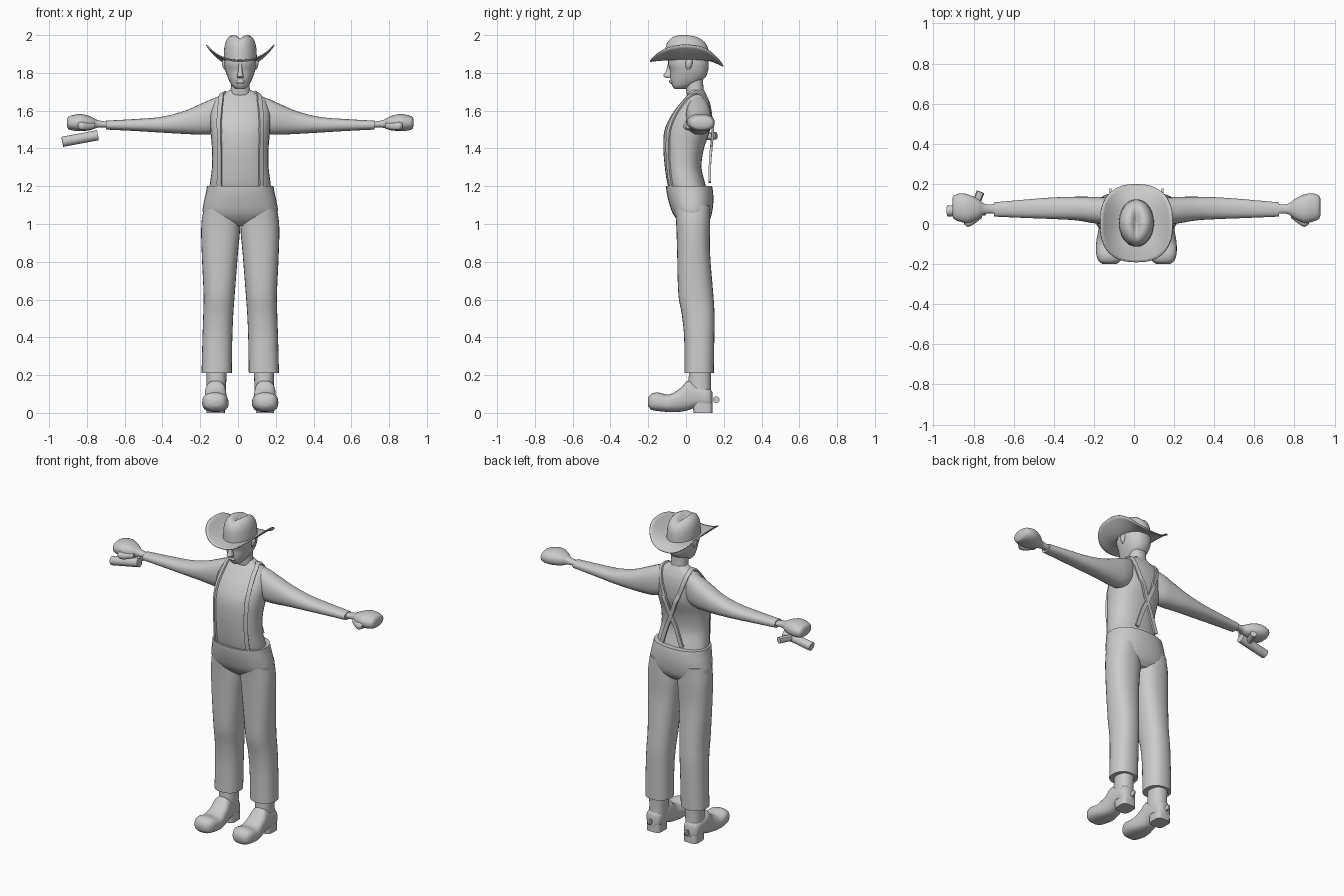
import bpy, bmesh, math
from mathutils import Vector
from mathutils.bvhtree import BVHTree

CX = 0.012  # body centre line
grey = bpy.data.materials.new("plain grey")
grey.diffuse_color = (0.6, 0.6, 0.6, 1)


def finish(name, bm, angle=45):
    bmesh.ops.recalc_face_normals(bm, faces=bm.faces)
    me = bpy.data.meshes.new(name)
    bm.to_mesh(me)
    bm.free()
    me.materials.append(grey)
    ob = bpy.data.objects.new(name, me)
    bpy.context.collection.objects.link(ob)
    bpy.ops.object.select_all(action='DESELECT')
    ob.select_set(True)
    bpy.context.view_layer.objects.active = ob
    bpy.ops.object.shade_smooth_by_angle(angle=math.radians(angle))
    return ob


def smooth_rows(rows, sub):
    """Cubic interpolation between cross-section rows."""
    def slope(i, k):
        a, b = rows[max(i - 1, 0)], rows[min(i + 1, len(rows) - 1)]
        return (b[k] - a[k]) / (b[0] - a[0])
    out = []
    for i in range(len(rows) - 1):
        p, q = rows[i], rows[i + 1]
        h = q[0] - p[0]
        for j in range(sub):
            u = j / sub
            out.append([p[0] + h * u] + [
                (2*u**3 - 3*u*u + 1) * p[k] + (u**3 - 2*u*u + u) * h * slope(i, k)
                + (3*u*u - 2*u**3) * q[k] + (u**3 - u*u) * h * slope(i + 1, k)
                for k in range(1, 5)])
    return out + [list(rows[-1])]


def loft(name, axis, rows, side=1, power=2.3, n=28, sub=4):
    """Rows are (position on axis, low/high of 1st cross axis, low/high of 2nd)."""
    bm = bmesh.new()
    rings = []
    for t, a0, a1, b0, b1 in smooth_rows(rows, sub):
        ring = []
        for i in range(n):
            w = 2 * math.pi * i / n
            c, s = math.cos(w), math.sin(w)
            a = (a0 + a1) / 2 + (a1 - a0) / 2 * math.copysign(abs(c) ** (2 / power), c)
            b = (b0 + b1) / 2 + (b1 - b0) / 2 * math.copysign(abs(s) ** (2 / power), s)
            x, y, z = {'x': (t, a, b), 'y': (a, t, b), 'z': (a, b, t)}[axis]
            ring.append(bm.verts.new((CX + side * x, y, z)))
        rings.append(ring)
    for r, q in zip(rings, rings[1:]):
        for i in range(n):
            bm.faces.new((r[i], r[(i + 1) % n], q[(i + 1) % n], q[i]))
    bm.faces.new(rings[0])
    bm.faces.new(rings[-1])
    return finish(name, bm)


def rod(name, p, q, r, n=16):
    p, q = Vector(p), Vector(q)
    bm = bmesh.new()
    bmesh.ops.create_cone(bm, cap_ends=True, segments=n, radius1=r, radius2=r, depth=(q - p).length)
    m = (q - p).to_track_quat('Z', 'Y').to_matrix().to_4x4()
    m.translation = (p + q) / 2
    bm.transform(m)
    return finish(name, bm)


# Torso, neck and head
torso = loft("torso", 'z', [
    (1.17, -.165, .165, -.085, .115), (1.22, -.16, .16, -.10, .10), (1.3, -.15, .15, -.112, .082),
    (1.4, -.15, .15, -.12, .095), (1.5, -.158, .158, -.113, .128), (1.58, -.16, .16, -.075, .133),
    (1.64, -.145, .145, -.03, .125), (1.675, -.12, .12, .0, .112), (1.69, -.09, .09, .012, .105),
    (1.71, -.055, .055, .015, .095)])
loft("neck", 'z', [(1.66, -.06, .06, .01, .1), (1.72, -.05, .05, .0, .092), (1.82, -.05, .05, .0, .09)])
loft("head", 'z', [
    (1.715, -.025, .025, -.06, .0), (1.73, -.042, .042, -.072, .03), (1.755, -.057, .057, -.08, .08),
    (1.78, -.068, .068, -.083, .105), (1.81, -.078, .078, -.084, .116), (1.85, -.085, .085, -.095, .12),
    (1.91, -.08, .08, -.09, .11)])
loft("nose", 'z', [(1.772, -.015, .015, -.1, -.07), (1.782, -.018, .018, -.12, -.07),
                   (1.81, -.011, .011, -.106, -.07), (1.85, -.009, .009, -.095, -.07)], n=12)
loft("lips", 'z', [(1.742, -.016, .016, -.082, -.06), (1.752, -.024, .024, -.089, -.06),
                   (1.762, -.018, .018, -.087, -.06)], n=12)

# Pelvis of the trousers
loft("trouser_seat", 'z', [
    (.99, -.1, .1, -.01, .1), (1.02, -.17, .17, -.045, .125), (1.06, -.198, .198, -.072, .138),
    (1.12, -.192, .192, -.092, .145), (1.17, -.181, .181, -.103, .143), (1.2, -.176, .176, -.106, .138)])

for s, tag in ((-1, "left"), (1, "right")):
    # Trouser leg
    loft("trouser_leg_" + tag, 'z', [
        (.21, .045, .205, -.008, .147), (.4, .042, .2, -.01, .15), (.52, .037, .196, -.022, .151),
        (.62, .03, .194, -.04, .145), (.85, .012, .204, -.047, .127), (1.0, .001, .206, -.052, .128),
        (1.1, .02, .19, -.06, .128)], s)
    # Boot: shaft, foot, heel, spur
    loft("boot_shaft_" + tag, 'z', [(.05, .08, .18, .02, .138), (.14, .075, .178, .012, .132),
                                    (.26, .072, .178, .02, .135)], s)
    loft("boot_foot_" + tag, 'y', [
        (.14, .105, .155, .035, .11), (.125, .085, .178, .025, .13), (.06, .077, .185, .03, .15),
        (.01, .075, .187, .014, .17), (-.03, .07, .19, .006, .13), (-.09, .062, .2, .005, .098),
        (-.15, .066, .2, .01, .108), (-.185, .08, .188, .018, .1), (-.2, .1, .168, .035, .08)], s, 2.6)
    loft("boot_heel_" + tag, 'z', [(0, .082, .178, .04, .14), (.05, .082, .178, .035, .14)], s, 4, sub=1)
    rod("spur_" + tag, (CX + s * .124, .16, .07), (CX + s * .134, .16, .07), .018, 10)
    # Sleeve
    loft("sleeve_" + tag, 'x', [
        (.05, .02, .1, 1.52, 1.675), (.1, .008, .12, 1.49, 1.677), (.15, .0, .132, 1.475, 1.662),
        (.2, .002, .135, 1.473, 1.64), (.3, .018, .136, 1.477, 1.597), (.42, .025, .132, 1.484, 1.567),
        (.55, .03, .122, 1.492, 1.556), (.71, .037, .108, 1.5, 1.547)], s)
    # Hand and thumb
    loft("hand_" + tag, 'x', [
        (.69, .05, .1, 1.51, 1.54), (.755, .05, .1, 1.51, 1.55), (.79, .025, .125, 1.498, 1.568),
        (.84, .005, .148, 1.492, 1.582), (.88, .012, .152, 1.494, 1.578), (.91, .025, .142, 1.502, 1.568),
        (.917, .04, .13, 1.515, 1.555)], s)
    loft("thumb_" + tag, 'x', [(.77, .03, .06, 1.505, 1.535), (.81, .0, .04, 1.497, 1.535),
                               (.84, -.014, .03, 1.497, 1.54), (.86, .0, .025, 1.505, 1.535)], s, n=12)
    # Ear
    loft("ear_" + tag, 'z', [(1.818, .07, .085, .005, .02), (1.835, .07, .094, -.002, .03),
                             (1.862, .07, .096, -.002, .034), (1.872, .07, .088, .005, .028)], s, n=12)

# Hat brim: curled up at the sides, drooping front and back
bm = bmesh.new()
N, rings = 56, []
for k in range(8):
    t = k / 7
    ring = []
    for i in range(N):
        w = 2 * math.pi * i / N
        c, s = math.cos(w), math.sin(w)
        ox = .178 * math.copysign(abs(c) ** .8, c)
        oy = .195 * math.copysign(abs(s) ** .8, s)
        x, y = .07 * c * (1 - t) + ox * t, .1 * s * (1 - t) + oy * t
        droop = .035 if s > 0 else .008
        z = 1.872 + t ** 1.5 * (.078 * abs(c) ** 1.8 - droop * s * s)
        ring.append(bm.verts.new((CX + x, y + .004, z)))
    rings.append(ring)
for r, q in zip(rings, rings[1:]):
    for i in range(N):
        bm.faces.new((r[i], r[(i + 1) % N], q[(i + 1) % N], q[i]))
brim = finish("hat_brim", bm)
mod = brim.modifiers.new("thickness", 'SOLIDIFY')
mod.thickness = .006

# Hat crown with a lengthwise crease between two ridges
bm = bmesh.new()
prev = None
for f, h in ((1, 1.865), (.99, 1.9), (.96, 1.935), (.9, 1.96), (.8, 1.979), (.65, 1.994),
             (.48, 2.0), (.32, 2.0), (.16, 2.0), (.04, 2.0)):
    ring = []
    for i in range(N):
        w = 2 * math.pi * i / N
        x, y = .088 * f * math.cos(w), .118 * f * math.sin(w)
        dip = max(0, 1 - f) * .03 * math.exp(-(x / .017) ** 2)
        slope = .15 * max(0, y) * (h - 1.865) / .135
        ring.append(bm.verts.new((CX + x, y + .005, h - dip - slope)))
    if prev:
        for i in range(N):
            bm.faces.new((prev[i], prev[(i + 1) % N], ring[(i + 1) % N], ring[i]))
    prev = ring
bm.faces.new(prev)
finish("hat_crown", bm, 60)

# Suspenders: follow the chest and shoulder, then cross freely over the hollow back
tree = BVHTree.FromPolygons([v.co for v in torso.data.vertices], [p.vertices[:] for p in torso.data.polygons])
path = [(.125, -.1, 1.19), (.127, -.12, 1.3), (.127, -.12, 1.4), (.125, -.11, 1.5), (.118, -.07, 1.59),
        (.108, -.02, 1.655), (.1, .05, 1.72), (.095, .12, 1.67), (.075, .14, 1.6), (.035, .14, 1.5),
        (.01, .134, 1.43), (-.03, .125, 1.34), (-.08, .122, 1.19)]
for s, tag in ((-1, "left"), (1, "right")):
    pts = []
    for a, b in zip(path, path[1:]):
        for j in range(5):
            p = Vector(a).lerp(Vector(b), j / 5)
            p.x = CX + s * p.x
            nor = Vector((0, 1, 0))
            if not (p.y > .1 and p.z < 1.53):
                p, nor = tree.find_nearest(p)[:2]
            pts.append((p, nor))
    bm = bmesh.new()
    prev = None
    for i, (p, nor) in enumerate(pts):
        tan = pts[min(i + 2, len(pts) - 1)][0] - pts[max(i - 2, 0)][0]
        side = tan.cross(nor).normalized() * .0125
        row = [bm.verts.new(p + nor * d + side * k) for d, k in ((-.004, -1), (.009, -1), (.009, 1), (-.004, 1))]
        if prev:
            for j in range(4):
                bm.faces.new((prev[j], prev[(j + 1) % 4], row[(j + 1) % 4], row[j]))
        else:
            bm.faces.new(row)
        prev = row
    bm.faces.new(prev)
    finish("suspender_" + tag, bm)

# Held tool under the left hand: barrel and stub grip
rod("tool_barrel", (-.93, .065, 1.435), (-.742, .07, 1.47), .027)
rod("tool_grip", (-.8, .07, 1.462), (-.765, .16, 1.467), .02, 8)
